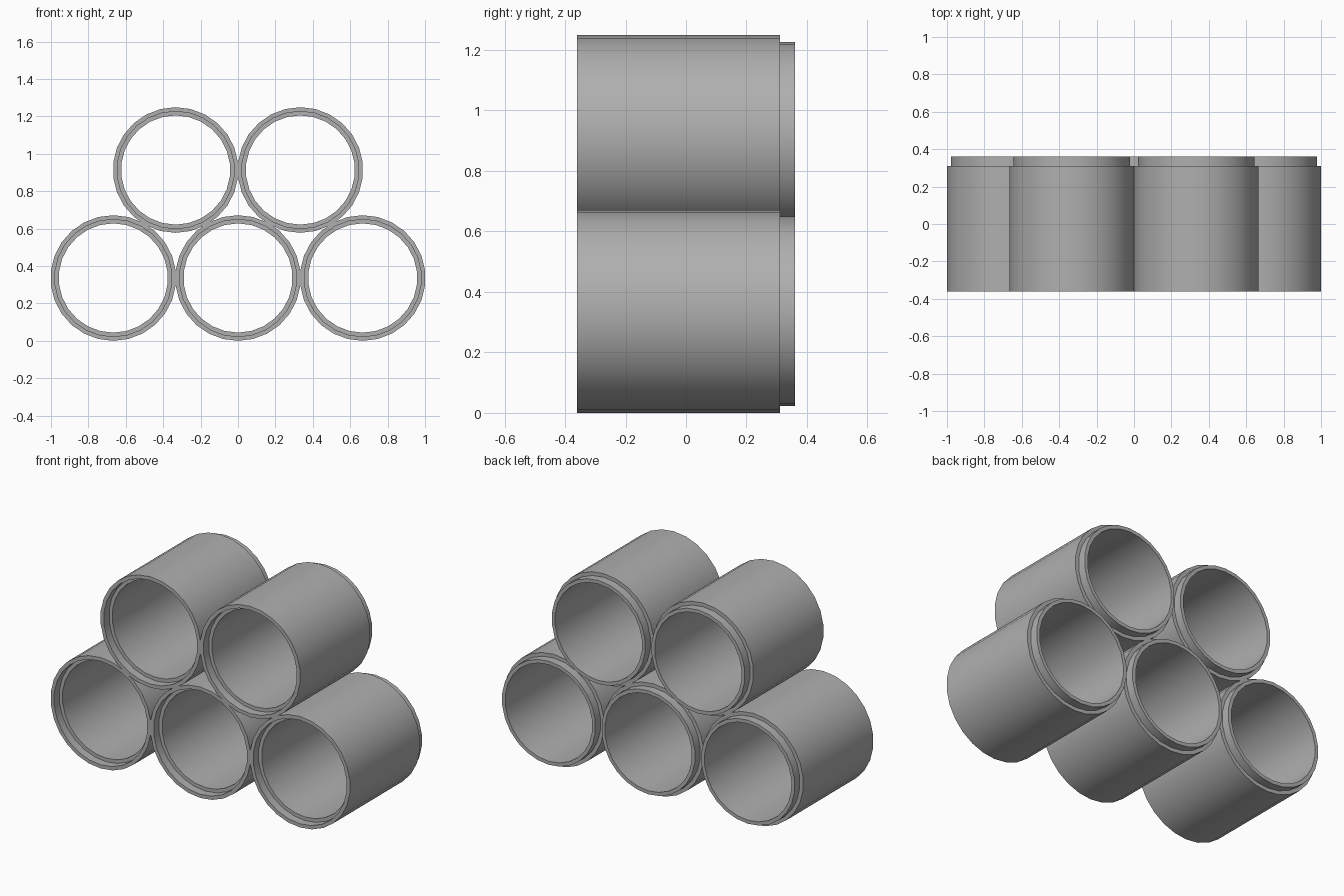
import bpy, bmesh, math

if "Cube" in bpy.data.objects:
    bpy.data.objects.remove(bpy.data.objects["Cube"])

SIDES = 26
PITCH = 2 / 3                              # pipes touch along their flat sides
R = PITCH / 2 / math.cos(math.pi / SIDES)  # outer corner radius
R_LIP = 0.3135                             # spigot outside / socket inside
R_BORE = 0.292
ROW = PITCH * math.sqrt(3) / 2

# Closed wall section (radius, y): socket at the front, spigot at the back
SECTION = [(R, -0.36), (R, 0.31), (R_LIP, 0.31), (R_LIP, 0.36),
           (R_BORE, 0.36), (R_BORE, -0.31), (R_LIP, -0.31), (R_LIP, -0.36)]

# Dark grey pipe material
grey = bpy.data.materials.new("dark_grey")
grey.diffuse_color = (0.43, 0.43, 0.43, 1)
grey.use_nodes = True
grey.node_tree.nodes["Principled BSDF"].inputs["Base Color"].default_value = grey.diffuse_color


def pipe(name, x, z):
    bm = bmesh.new()
    rings = []
    for i in range(SIDES):
        a = 2 * math.pi * i / SIDES
        rings.append([bm.verts.new((r * math.sin(a), y, r * math.cos(a)))
                      for r, y in SECTION])
    n = len(SECTION)
    for i in range(SIDES):
        a, b = rings[i], rings[(i + 1) % SIDES]
        for j in range(n):
            k = (j + 1) % n
            bm.faces.new((a[j], a[k], b[k], b[j]))
    bmesh.ops.recalc_face_normals(bm, faces=bm.faces)
    mesh = bpy.data.meshes.new(name)
    bm.to_mesh(mesh)
    bm.free()
    mesh.materials.append(grey)
    obj = bpy.data.objects.new(name, mesh)
    obj.location = (x, 0, z)
    bpy.context.collection.objects.link(obj)
    bpy.ops.object.select_all(action='DESELECT')
    obj.select_set(True)
    bpy.context.view_layer.objects.active = obj
    bpy.ops.object.shade_smooth_by_angle(angle=math.radians(30))


# Stack: three pipes below, two nested above
for row, count in enumerate((3, 2)):
    for i in range(count):
        pipe(f"{('lower', 'upper')[row]}_pipe_{i + 1}",
             (i - (count - 1) / 2) * PITCH, R + row * ROW)
